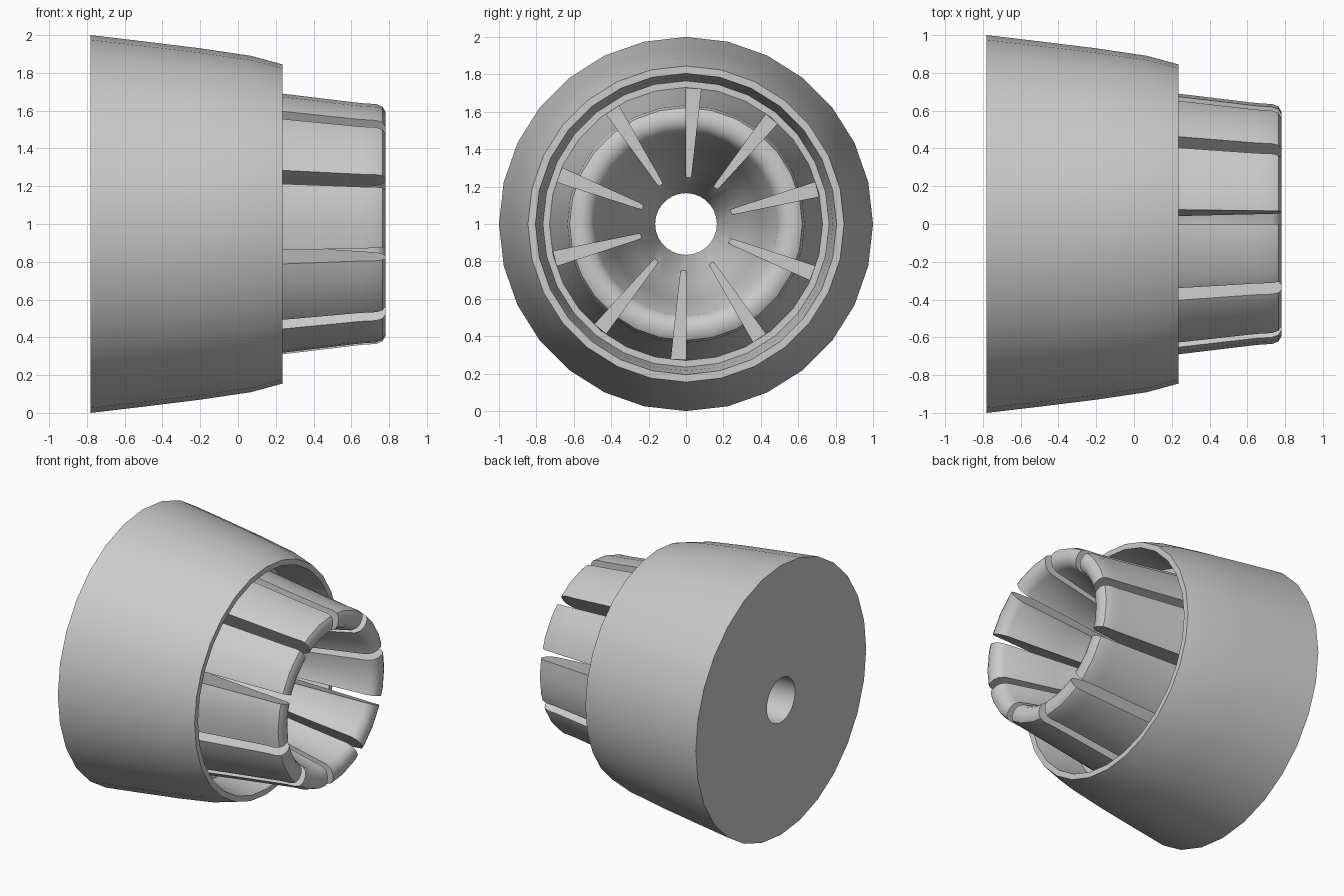
import bpy, bmesh
from math import sin, cos, pi, radians

if "Cube" in bpy.data.objects:
    bpy.data.objects.remove(bpy.data.objects["Cube"])

SIDES, SLOTS = 28, 10


def make_object(name, bm):
    bmesh.ops.recalc_face_normals(bm, faces=bm.faces)
    mesh = bpy.data.meshes.new(name)
    bm.to_mesh(mesh)
    bm.free()
    ob = bpy.data.objects.new(name, mesh)
    bpy.context.collection.objects.link(ob)
    return ob


def point(x, r, a, side=0.0):
    # angle a runs from +z towards +y around the nozzle axis
    return (x, r * sin(a) + side * cos(a), 1 + r * cos(a) - side * sin(a))


# closed (x, radius) profile: shell, lip, gap, petals, inner bore
profile = [
    (-0.78, 0.165), (-0.78, 1.0), (-0.5, 0.967), (-0.2, 0.93), (0.07, 0.89), (0.235, 0.845),
    (0.235, 0.805), (0.12, 0.785), (-0.08, 0.765), (-0.08, 0.73),
    (0.235, 0.69), (0.65, 0.64), (0.73, 0.635), (0.765, 0.622), (0.78, 0.595),
    (0.78, 0.55), (0.765, 0.515), (0.73, 0.49),
    (0.35, 0.41), (-0.02, 0.32), (-0.35, 0.165),
]
bm = bmesh.new()
rings = [[bm.verts.new(point(x, r, 2 * pi * i / SIDES)) for x, r in profile]
         for i in range(SIDES)]
n = len(profile)
for i in range(SIDES):
    a, b = rings[i], rings[(i + 1) % SIDES]
    for j in range(n):
        k = (j + 1) % n
        bm.faces.new((a[j], a[k], b[k], b[j]))
nozzle = make_object("nozzle_body", bm)

# tapered wedges that split the inner tube into petals
bm = bmesh.new()
for s in range(SLOTS):
    ang = radians(3.2) + 2 * pi * s / SLOTS
    section = [(0.19, -0.010), (0.19, 0.010), (0.724, 0.040), (0.724, -0.040)]
    back = [bm.verts.new(point(-0.17, r, ang, w)) for r, w in section]
    front = [bm.verts.new(point(1.0, r, ang, w)) for r, w in section]
    bm.faces.new(back)
    bm.faces.new(front[::-1])
    for j in range(4):
        k = (j + 1) % 4
        bm.faces.new((back[j], front[j], front[k], back[k]))
cutter = make_object("slot_cutter", bm)
cutter.hide_render = True

cut = nozzle.modifiers.new("slots", 'BOOLEAN')
cut.operation = 'DIFFERENCE'
cut.solver = 'EXACT'
cut.object = cutter
bpy.context.view_layer.objects.active = nozzle
cutter.select_set(False)
nozzle.select_set(True)
bpy.ops.object.modifier_apply(modifier=cut.name)
bpy.data.objects.remove(cutter)
bpy.ops.object.shade_smooth_by_angle(angle=radians(38))
